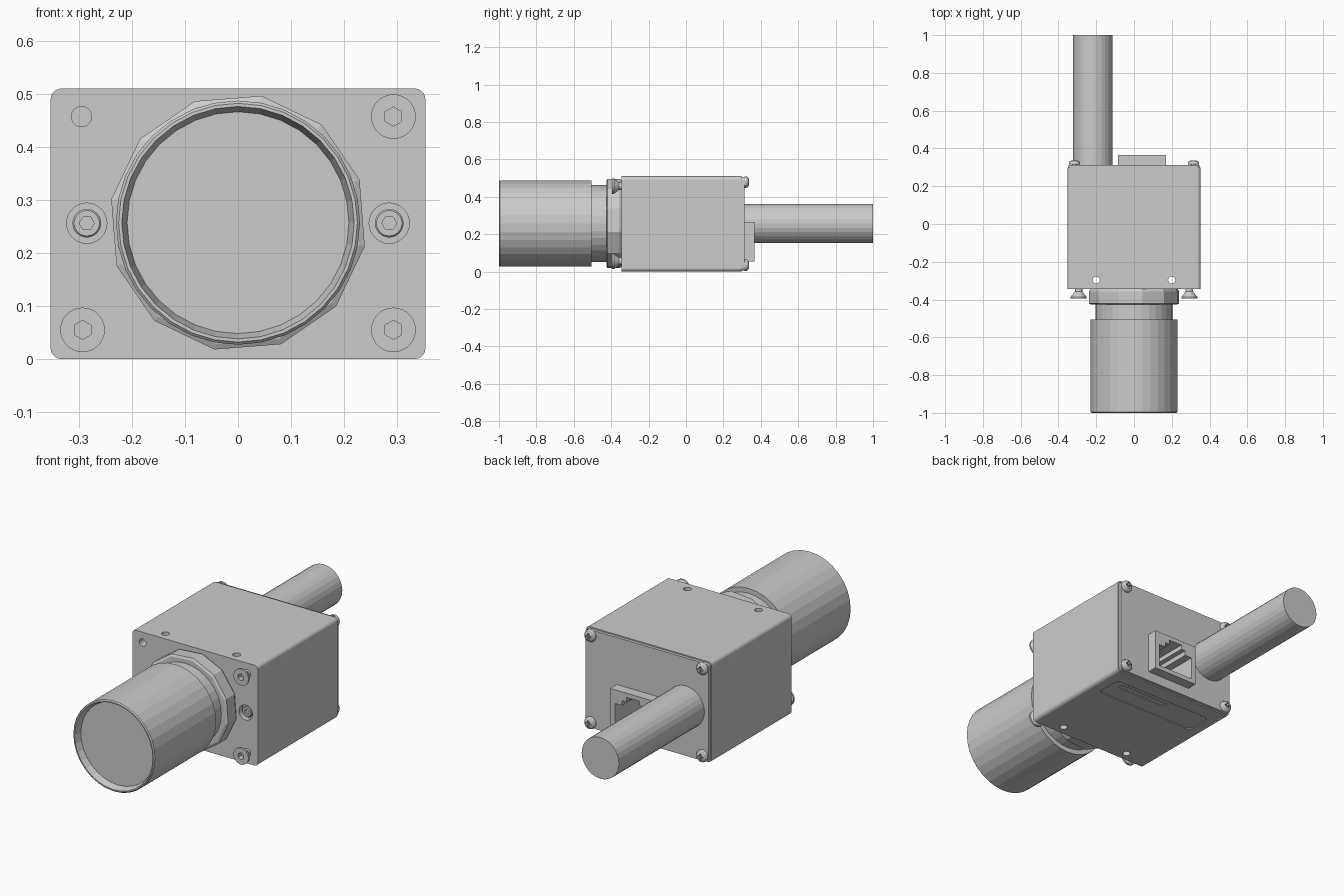
import bpy, bmesh
from math import sin, cos, pi, radians

if "Cube" in bpy.data.objects:
    bpy.data.objects.remove(bpy.data.objects["Cube"])

ZC = 0.257   # height of the optical axis


def finish(name, bm):
    bmesh.ops.recalc_face_normals(bm, faces=bm.faces)
    me = bpy.data.meshes.new(name)
    bm.to_mesh(me)
    bm.free()
    ob = bpy.data.objects.new(name, me)
    bpy.context.collection.objects.link(ob)
    return ob


def lathe(name, prof, x=0, z=0, n=32, rot=0):
    """Closed solid turned about a line along y; prof is (radius, y), ends are capped."""
    bm = bmesh.new()
    rings = [[bm.verts.new((x + r * cos(rot + 2 * pi * i / n), y, z + r * sin(rot + 2 * pi * i / n)))
              for i in range(n)] for r, y in prof]
    for a, b in zip(rings, rings[1:]):
        for i in range(n):
            j = (i + 1) % n
            bm.faces.new((a[i], a[j], b[j], b[i]))
    bm.faces.new(rings[0])
    bm.faces.new(rings[-1])
    return finish(name, bm)


def prism(name, pts, y0, y1):
    """Extrude an (x, z) outline along y."""
    bm = bmesh.new()
    a = [bm.verts.new((x, y0, z)) for x, z in pts]
    b = [bm.verts.new((x, y1, z)) for x, z in pts]
    for i in range(len(pts)):
        j = (i + 1) % len(pts)
        bm.faces.new((a[i], a[j], b[j], b[i]))
    bm.faces.new(a)
    bm.faces.new(b)
    return finish(name, bm)


def round_rect(x0, x1, z0, z1, r, seg=5):
    pts = []
    for k, (cx, cz) in enumerate([(x1 - r, z1 - r), (x0 + r, z1 - r), (x0 + r, z0 + r), (x1 - r, z0 + r)]):
        for s in range(seg + 1):
            t = pi / 2 * (k + s / seg)
            pts.append((cx + r * cos(t), cz + r * sin(t)))
    return pts


def box_pts(x0, x1, z0, z1):
    return [(x0, z0), (x1, z0), (x1, z1), (x0, z1)]


def cut(targets, cutter):
    """Subtract a cutter from each target, then discard the cutter."""
    cutter.hide_render = True
    for ob in targets:
        m = ob.modifiers.new("cut", 'BOOLEAN')
        m.operation, m.solver, m.object = 'DIFFERENCE', 'EXACT', cutter
        bpy.context.view_layer.objects.active = ob
        bpy.ops.object.modifier_apply(modifier=m.name)
    bpy.data.objects.remove(cutter)


def copy(ob, name, x, z):
    c = bpy.data.objects.new(name, ob.data)
    c.location = (x, 0, z)
    bpy.context.collection.objects.link(c)


# Housing, back plate and socket shell
body = prism("housing", round_rect(-0.353, 0.353, 0, 0.51, 0.02), -0.345, 0.298)
plate = prism("back_plate", round_rect(-0.347, 0.347, 0.006, 0.504, 0.018), 0.298, 0.313)
socket = prism("socket_shell", box_pts(-0.085, 0.17, 0.055, 0.265), 0.313, 0.365)

# Socket opening with stepped latch notch
opening = [(-0.06, 0.078), (0.145, 0.078), (0.145, 0.195), (0.105, 0.195), (0.105, 0.22),
           (0.08, 0.22), (0.08, 0.243), (0.005, 0.243), (0.005, 0.22), (-0.02, 0.22),
           (-0.02, 0.195), (-0.06, 0.195)]
cut([body, plate, socket], prism("socket_cutter", opening, 0.12, 0.4))
for i in range(8):
    x = -0.02 + i * 0.0178
    prism(f"socket_pin_{i + 1}", box_pts(x - 0.004, x + 0.004, 0.078, 0.09), 0.13, 0.3)

# Mounting holes through the housing, top to bottom
for s in (-1, 1):
    c = lathe("hole_cutter", [(0.019, -0.4), (0.019, 0.4)], n=20)
    c.rotation_euler.x = pi / 2
    c.location = (s * 0.2, -0.297, 0.25)
    bpy.context.view_layer.update()
    cut([body], c)

# Front counterbores and the empty threaded hole
for x in (-0.285, 0.285):
    cut([body], lathe("counterbore_cutter", [(0.038, -0.4), (0.038, -0.318)], x, 0.256, 24))
cut([body], lathe("thread_cutter", [(0.019, -0.4), (0.019, -0.26)], -0.295, 0.457, 20))

# Shallow label recess on the underside
for (x0, x1, y0, y1, r, d) in [(-0.29, 0.29, 0.08, 0.22, 0.025, 0.004), (-0.05, 0.24, 0.165, 0.195, 0.004, 0.008)]:
    c = prism("label_cutter", round_rect(x0, x1, -y1, -y0, r), -0.05, d)
    c.rotation_euler.x = pi / 2
    # prism depth axis becomes z, outline z becomes -y
    bpy.context.view_layer.update()
    cut([body], c)

# Lens barrel with recessed front glass, neck, collar and twelve-sided lock nut
lathe("lens_barrel", [(0.205, -0.505), (0.23, -0.505), (0.23, -0.995), (0.225, -1.0), (0.219, -1.0),
                      (0.209, -0.965)], 0, ZC, 32)
lathe("lens_neck", [(0.205, -0.51), (0.205, -0.34)], 0, ZC, 32)
lathe("lock_nut", [(0.232, -0.426), (0.243, -0.42), (0.243, -0.358), (0.236, -0.345)], 0, ZC, 12, radians(19.5))

# Cable
lathe("cable", [(0.105, 0.31), (0.105, 1.0)], -0.218, ZC, 28)

# Front countersunk corner screws with hex sockets
screw = lathe("front_screw_1", [(0.02, -0.335), (0.02, -0.358), (0.042, -0.386), (0.042, -0.395)], n=28)
cut([screw], lathe("hex_cutter", [(0.018, -0.45), (0.018, -0.37)], n=6, rot=pi / 6))
screw.location = (0.293, 0, 0.457)
copy(screw, "front_screw_2", 0.293, 0.055)
copy(screw, "front_screw_3", -0.293, 0.055)

# Sunken side screws inside the counterbores
side = lathe("side_screw_1", [(0.027, -0.31), (0.027, -0.334), (0.024, -0.337)], n=24)
cut([side], lathe("hex_cutter", [(0.014, -0.45), (0.014, -0.325)], n=6))
side.location = (0.285, 0, 0.256)
copy(side, "side_screw_2", -0.285, 0.256)

# Back pan-head screws with cross recesses
pan = lathe("back_screw_1", [(0.014, 0.305), (0.014, 0.314), (0.03, 0.314), (0.03, 0.324), (0.026, 0.331),
                             (0.016, 0.336)], n=24)
cross = [(0.016, 0.004), (0.004, 0.004), (0.004, 0.016), (-0.004, 0.016), (-0.004, 0.004), (-0.016, 0.004),
         (-0.016, -0.004), (-0.004, -0.004), (-0.004, -0.016), (0.004, -0.016), (0.004, -0.004), (0.016, -0.004)]
cut([pan], prism("cross_cutter", cross, 0.324, 0.36))
pan.location = (0.315, 0, 0.478)
for i, (x, z) in enumerate([(0.315, 0.034), (-0.315, 0.034), (-0.315, 0.478)]):
    copy(pan, f"back_screw_{i + 2}", x, z)
